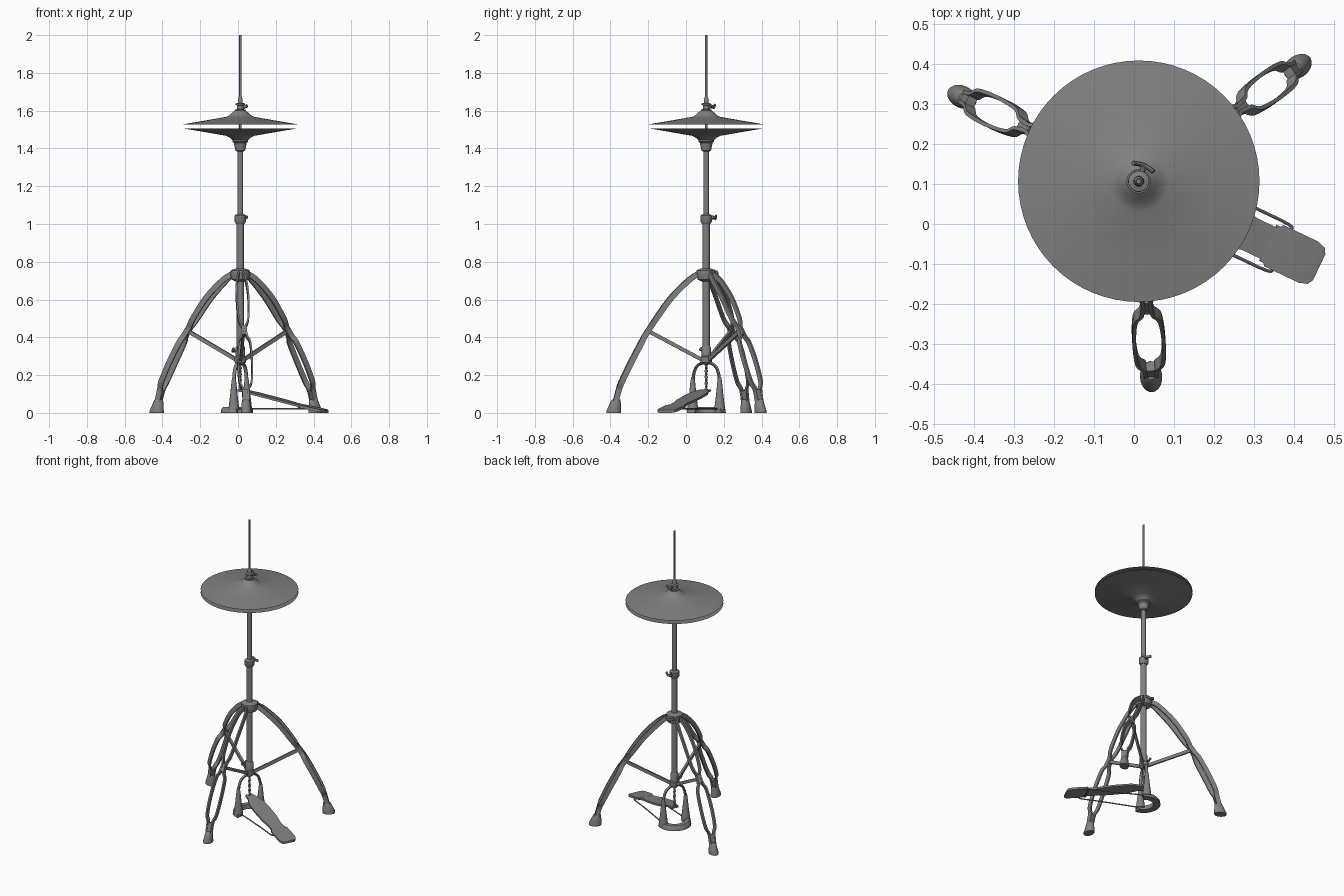
import bpy, bmesh, math
from mathutils import Vector, Matrix

if "Cube" in bpy.data.objects:
    bpy.data.objects.remove(bpy.data.objects["Cube"])

AXIS = Vector((0.012, 0.107, 0))
metal = bpy.data.materials.new("grey metal")
metal.diffuse_color = (0.22, 0.22, 0.22, 1)
metal.use_nodes = True
metal.node_tree.nodes["Principled BSDF"].inputs["Base Color"].default_value = metal.diffuse_color


def finish(name, bm, angle=0.0, smooth=True):
    """Turn a bmesh into an object placed around the stand's axis."""
    bmesh.ops.recalc_face_normals(bm, faces=bm.faces)
    me = bpy.data.meshes.new(name)
    bm.to_mesh(me)
    bm.free()
    me.materials.append(metal)
    ob = bpy.data.objects.new(name, me)
    bpy.context.collection.objects.link(ob)
    ob.matrix_world = Matrix.Translation(AXIS) @ Matrix.Rotation(math.radians(angle), 4, 'Z')
    if smooth:
        bpy.ops.object.select_all(action='DESELECT')
        ob.select_set(True)
        bpy.context.view_layer.objects.active = ob
        bpy.ops.object.shade_smooth_by_angle(angle=math.radians(35))
    return ob


def loft(bm, rings, closed=False):
    """Skin a list of vertex rings; cap the ends unless closed."""
    rings = [[bm.verts.new(p) for p in r] for r in rings]
    n = len(rings[0])
    pairs = list(zip(rings, rings[1:])) + ([(rings[-1], rings[0])] if closed else [])
    for a, b in pairs:
        for i in range(n):
            bm.faces.new((a[i], a[(i + 1) % n], b[(i + 1) % n], b[i]))
    if not closed:
        bm.faces.new(rings[0])
        bm.faces.new(rings[-1])


def ellipse(cx, cy, z, rx, ry, n):
    return [(cx + rx * math.cos(2 * math.pi * i / n), cy + ry * math.sin(2 * math.pi * i / n), z)
            for i in range(n)]


def lathe(name, profile, n=24, cx=0, cy=0, angle=0, closed=False):
    bm = bmesh.new()
    loft(bm, [ellipse(cx, cy, z, r, r, n) for r, z in profile], closed)
    return finish(name, bm, angle)


def sweep(bm, path, a, b, n=4, side=(0, 1, 0)):
    """Sweep a rectangle (n=4) or ellipse along a path; b runs along side."""
    path = [Vector(p) for p in path]
    rings = []
    for i, p in enumerate(path):
        t = (path[min(i + 1, len(path) - 1)] - path[max(i - 1, 0)]).normalized()
        s = Vector(side)
        s = (s - t * s.dot(t)).normalized()
        m = t.cross(s)
        if n == 4:
            sec = [(1, 1), (-1, 1), (-1, -1), (1, -1)]
        else:
            sec = [(math.cos(2 * math.pi * k / n), math.sin(2 * math.pi * k / n)) for k in range(n)]
        rings.append([p + m * a * x + s * b * y for x, y in sec])
    loft(bm, rings)


def spline(pts, steps=4):
    """Catmull-Rom smoothing of a few control points."""
    p = [Vector(q) for q in pts]
    p = [2 * p[0] - p[1]] + p + [2 * p[-1] - p[-2]]
    out = []
    for i in range(1, len(p) - 2):
        for k in range(steps):
            t = k / steps
            out.append(0.5 * (2 * p[i] + (p[i + 1] - p[i - 1]) * t
                       + (2 * p[i - 1] - 5 * p[i] + 4 * p[i + 1] - p[i + 2]) * t * t
                       + (3 * p[i] - p[i - 1] - 3 * p[i + 1] + p[i + 2]) * t ** 3))
    return out + [p[-2]]


def wing_screw(name, z, reach, angle, r=0.007):
    """Radial screw with a flat wing at its end."""
    bm = bmesh.new()
    sweep(bm, [(0.015, 0, z), (reach, 0, z)], r, r, 8)
    sweep(bm, spline([(reach - 0.008, -0.028, z + 0.008), (reach, 0, z),
                      (reach - 0.003, 0.028, z + 0.012)]), 0.006, 0.009, 8, (0, 0, 1))
    finish(name, bm, angle)


# --- Central column -------------------------------------------------------
lathe("lower_tube", [(0.019, 0.27), (0.019, 1.02)])
lathe("upper_tube", [(0.015, 1.0), (0.015, 1.40)])
lathe("height_collar", [(0.022, 1.0), (0.03, 1.012), (0.03, 1.045), (0.02, 1.052)])
lathe("leg_hub", [(0.024, 0.695), (0.045, 0.705), (0.052, 0.73), (0.05, 0.755), (0.024, 0.765)])
lathe("brace_collar", [(0.016, 0.255), (0.03, 0.268), (0.03, 0.295), (0.025, 0.30),
                       (0.025, 0.345), (0.02, 0.355)])
lathe("cymbal_seat", [(0.02, 1.385), (0.026, 1.39), (0.034, 1.43), (0.042, 1.437), (0.042, 1.448),
                      (0.03, 1.455)])
lathe("pull_rod", [(0.006, 1.38), (0.006, 2.0)], 12)
lathe("clutch", [(0.027, 1.585), (0.027, 1.605), (0.018, 1.608), (0.018, 1.628), (0.026, 1.63),
                 (0.026, 1.637), (0.013, 1.641), (0.012, 1.66), (0.007, 1.675)])
wing_screw("height_wing_screw", 1.03, 0.05, 75)
wing_screw("clutch_wing_screw", 1.618, 0.042, 72)
wing_screw("hub_wing_screw", 0.735, 0.06, 95)
wing_screw("brace_wing_screw", 0.328, 0.042, 190)

# --- Cymbals: thin shells, the lower one turned over ----------------------
shell = [(0.302, 0), (0.19, 0.019), (0.075, 0.039), (0.058, 0.047), (0.044, 0.06), (0.03, 0.072), (0.012, 0.073)]
for name, z0, sgn in (("top_cymbal", 1.528, 1), ("bottom_cymbal", 1.506, -1)):
    outer = [(r, z0 + sgn * z) for r, z in shell]
    inner = [(r, z0 + sgn * (z - 0.004)) for r, z in reversed(shell[1:])]
    lathe(name, outer + inner, 64, closed=True)

# --- Three double-rail legs with braces and rubber feet -------------------
upper = [(0.045, 0.010, 0.735), (0.095, 0.024, 0.70), (0.185, 0.031, 0.61), (0.265, 0.026, 0.50),
         (0.295, 0.010, 0.455), (0.315, 0.009, 0.425)]
lower = [(0.305, 0.010, 0.44), (0.327, 0.014, 0.405), (0.345, 0.031, 0.37), (0.40, 0.037, 0.265),
         (0.448, 0.032, 0.165), (0.463, 0.016, 0.125), (0.48, 0.013, 0.06)]
for label, ang in (("left", 154.5), ("right", 35.8), ("front", -86.4)):
    bm = bmesh.new()
    for s in (1, -1):
        for rail in (upper, lower):
            sweep(bm, spline([(r, s * v, z) for r, v, z in rail]), 0.015, 0.0048)
    # joint block between the upper and lower rails, and foot clamp
    sweep(bm, [(0.296, 0, 0.455), (0.324, 0, 0.41)], 0.012, 0.010)
    sweep(bm, [(0.464, 0, 0.12), (0.482, 0, 0.06)], 0.012, 0.014)
    finish(label + "_leg", bm, ang)
    bm = bmesh.new()
    sweep(bm, [(0.02, 0, 0.28), (0.31, 0, 0.435)], 0.010, 0.007)
    finish(label + "_brace", bm, ang)
    bm = bmesh.new()
    loft(bm, [ellipse(0.490, 0, 0, 0.039, 0.028, 20), ellipse(0.490, 0, 0.012, 0.039, 0.028, 20),
              ellipse(0.479, 0, 0.066, 0.025, 0.021, 20), ellipse(0.477, 0, 0.072, 0.020, 0.017, 20)])
    finish(label + "_foot", bm, ang)

# --- Pedal, built along its own direction ---------------------------------
PEDAL = -25.5


def plate(name, stations, thick):
    """Flat board from (u, half width, top height) stations."""
    bm = bmesh.new()
    loft(bm, [[(u, -w, z), (u, w, z), (u, w, z - thick), (u, -w, z - thick)] for u, w, z in stations])
    return finish(name, bm, PEDAL)


plate("footboard", [(-0.01, 0.022, 0.125), (0.03, 0.03, 0.122), (0.09, 0.052, 0.108), (0.17, 0.055, 0.089),
                    (0.25, 0.053, 0.07), (0.31, 0.044, 0.055), (0.37, 0.044, 0.041)], 0.012)
plate("heel_plate", [(0.36, 0.040, 0.044), (0.375, 0.057, 0.042), (0.47, 0.057, 0.022),
                     (0.492, 0.05, 0.017), (0.50, 0.036, 0.014)], 0.014)

# heel hinge and the two floor rods
bm = bmesh.new()
sweep(bm, [(0.365, -0.05, 0.034), (0.365, 0.05, 0.034)], 0.008, 0.008, 10, (1, 0, 0))
finish("heel_hinge", bm, PEDAL)
bm = bmesh.new()
for s in (1, -1):
    sweep(bm, spline([(0.0, s * 0.078, 0.022), (0.25, s * 0.066, 0.022), (0.385, s * 0.064, 0.022),
                      (0.395, s * 0.05, 0.024)]), 0.004, 0.004, 8, (0, 0, 1))
finish("floor_rods", bm, PEDAL)

# crescent floor base, open toward the pedal
bm = bmesh.new()
rings = []
for i in range(21):
    a = math.radians(75 + 210 * i / 20)
    c, s = math.cos(a), math.sin(a)
    rings.append([(r * c, r * s, z) for r, z in ((0.060, 0), (0.104, 0), (0.102, 0.018), (0.092, 0.03), (0.062, 0.03))])
loft(bm, rings)
finish("floor_base", bm, PEDAL)

# tapered posts and the bow joining them under the column
for s, label in ((1, "back"), (-1, "front")):
    lathe(label + "_post", [(0.03, 0.015), (0.027, 0.035), (0.019, 0.10), (0.012, 0.17), (0.008, 0.19)],
          16, 0, s * 0.079, PEDAL)
bow = [(0, 0.078, 0.16), (0, 0.073, 0.205), (0, 0.058, 0.242), (0, 0.03, 0.262)]
bow += [(0, 0, 0.265)] + [(u, -v, z) for u, v, z in reversed(bow)]
bm = bmesh.new()
sweep(bm, spline(bow), 0.008, 0.010, 10, (1, 0, 0))
finish("bow", bm, PEDAL)

# chain of small links
bm = bmesh.new()
for i in range(9):
    w = (0.010, 0.006) if i % 2 else (0.006, 0.010)
    z = 0.115 + i * 0.0165
    loft(bm, [ellipse(0, 0, z, 0.004, 0.004, 8), ellipse(0, 0, z + 0.004, *w, 8),
              ellipse(0, 0, z + 0.012, *w, 8), ellipse(0, 0, z + 0.0165, 0.004, 0.004, 8)])
finish("chain", bm, PEDAL)
